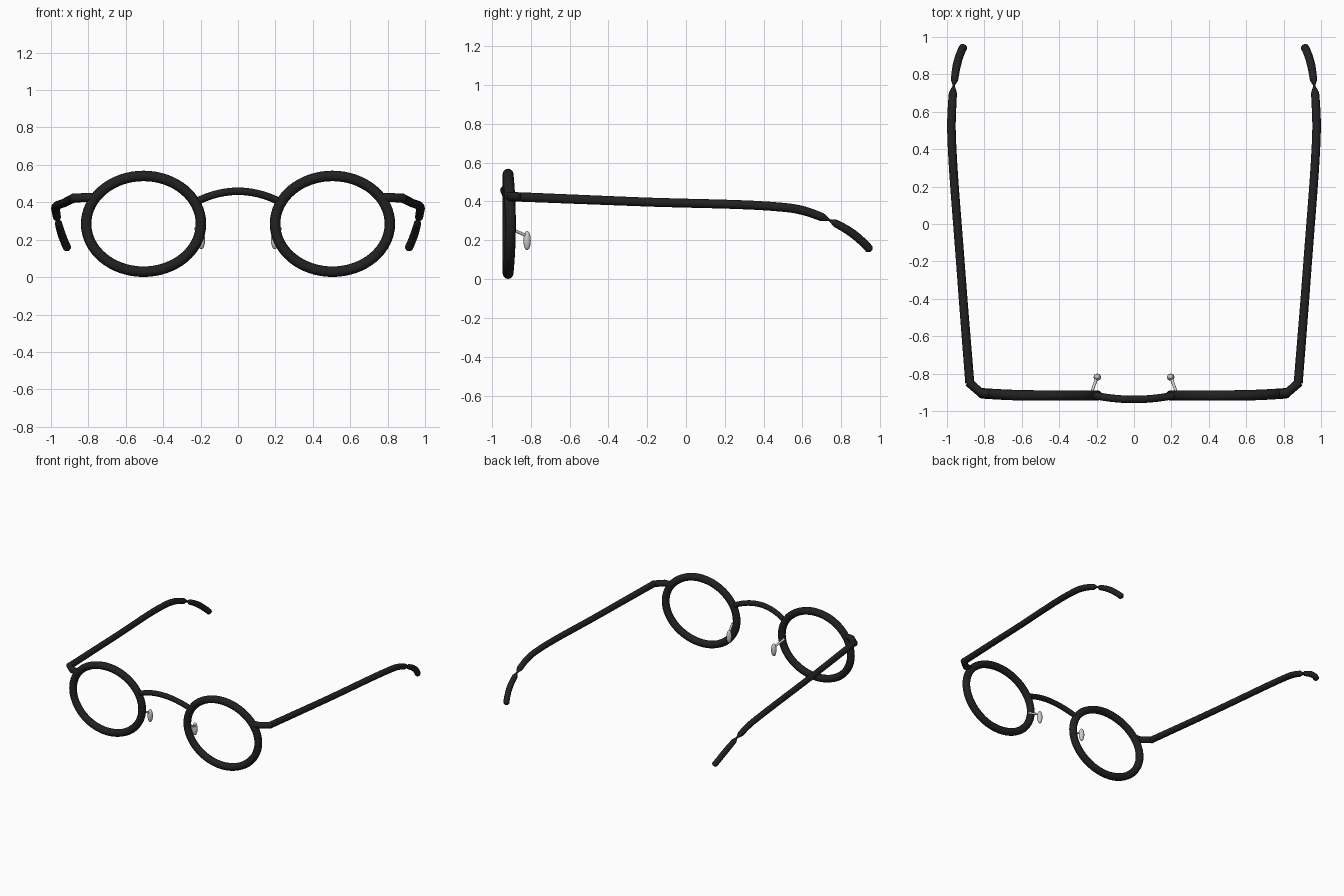
import bpy, math
from mathutils import Vector

old = bpy.data.objects.get("Cube")
if old:
    bpy.data.objects.remove(old)


def material(name, rgb):
    m = bpy.data.materials.new(name)
    m.use_nodes = True
    m.diffuse_color = (*rgb, 1)
    m.node_tree.nodes["Principled BSDF"].inputs["Base Color"].default_value = (*rgb, 1)
    return m


BLACK = material("matte_black", (0.015, 0.015, 0.015))
SILVER = material("pale_silver", (0.6, 0.6, 0.6))


def finish(obj, name, mat):
    obj.name = obj.data.name = name
    obj.data.materials.clear()
    obj.data.materials.append(mat)
    bpy.ops.object.select_all(action='DESELECT')
    obj.select_set(True)
    bpy.context.view_layer.objects.active = obj
    if obj.type == 'CURVE':
        bpy.ops.object.convert(target='MESH')
    bpy.ops.object.shade_smooth_by_angle(angle=math.radians(40))


def tube(name, points, radius, mat=BLACK, closed=False, curved=False, scales=None):
    """Round rod swept along a path, with optional thickness at each point."""
    c = bpy.data.curves.new(name, 'CURVE')
    c.dimensions = '3D'
    c.bevel_depth = radius
    c.bevel_resolution = 4
    c.use_fill_caps = True
    c.resolution_u = 8
    s = c.splines.new('BEZIER' if curved else 'POLY')
    pts = s.bezier_points if curved else s.points
    pts.add(len(points) - 1)
    for i, (p, co) in enumerate(zip(pts, points)):
        p.co = co if curved else (*co, 1)
        p.radius = scales[i] if scales else 1
        if curved:
            p.handle_left_type = p.handle_right_type = 'AUTO'
    s.use_cyclic_u = closed
    obj = bpy.data.objects.new(name, c)
    bpy.context.collection.objects.link(obj)
    finish(obj, name, mat)


for side, label in ((1, "left"), (-1, "right")):
    def place(points):
        return [(x * side, y, z) for x, y, z in points]

    # Oval lens rim, swept back slightly at the outer edge
    ring = []
    for i in range(64):
        a = math.tau * i / 64
        ring.append((0.505 + 0.307 * math.cos(a),
                     -0.917 + 0.012 * max(0, math.cos(a)) ** 2,
                     0.285 + 0.256 * math.sin(a)))
    tube(label + "_rim", place(ring), 0.028, closed=True)

    # Corner piece between rim and temple
    tube(label + "_end_piece", place([(0.77, -0.908, 0.425), (0.82, -0.902, 0.425),
                                      (0.885, -0.845, 0.423)]), 0.024)

    # Long temple, bending down behind the ear and pinched at its end
    tube(label + "_temple", place([(0.878, -0.85, 0.423), (0.925, -0.25, 0.399),
                                   (0.976, 0.5, 0.37), (0.974, 0.6, 0.354),
                                   (0.968, 0.7, 0.32), (0.964, 0.74, 0.304)]),
         0.023, curved=True, scales=[1.05, 1, 1, 1, 0.95, 0.25])

    # Curved ear tip with a pinched start and rounded end
    tube(label + "_ear_tip", place([(0.964, 0.74, 0.304), (0.96, 0.77, 0.288),
                                    (0.947, 0.85, 0.241), (0.925, 0.92, 0.182),
                                    (0.913, 0.945, 0.155), (0.91, 0.952, 0.146)]),
         0.022, curved=True, scales=[0.25, 0.9, 1, 1, 1, 0.55])

    # Nose pad and its thin arm
    tube(label + "_pad_arm", place([(0.228, -0.905, 0.26), (0.2, -0.825, 0.225)]),
         0.008, SILVER)
    bpy.ops.mesh.primitive_uv_sphere_add(segments=20, ring_count=12, radius=1,
                                         location=(0.196 * side, -0.819, 0.199))
    pad = bpy.context.object
    pad.scale = Vector((0.02, 0.019, 0.05))
    finish(pad, label + "_nose_pad", SILVER)

# Arched bridge, bowed forward between the rims
arch = []
for i in range(17):
    t = i / 8 - 1
    arch.append((0.215 * t, -0.938 + 0.022 * t * t, 0.459 - 0.052 * t * t))
tube("bridge", arch, 0.02)
